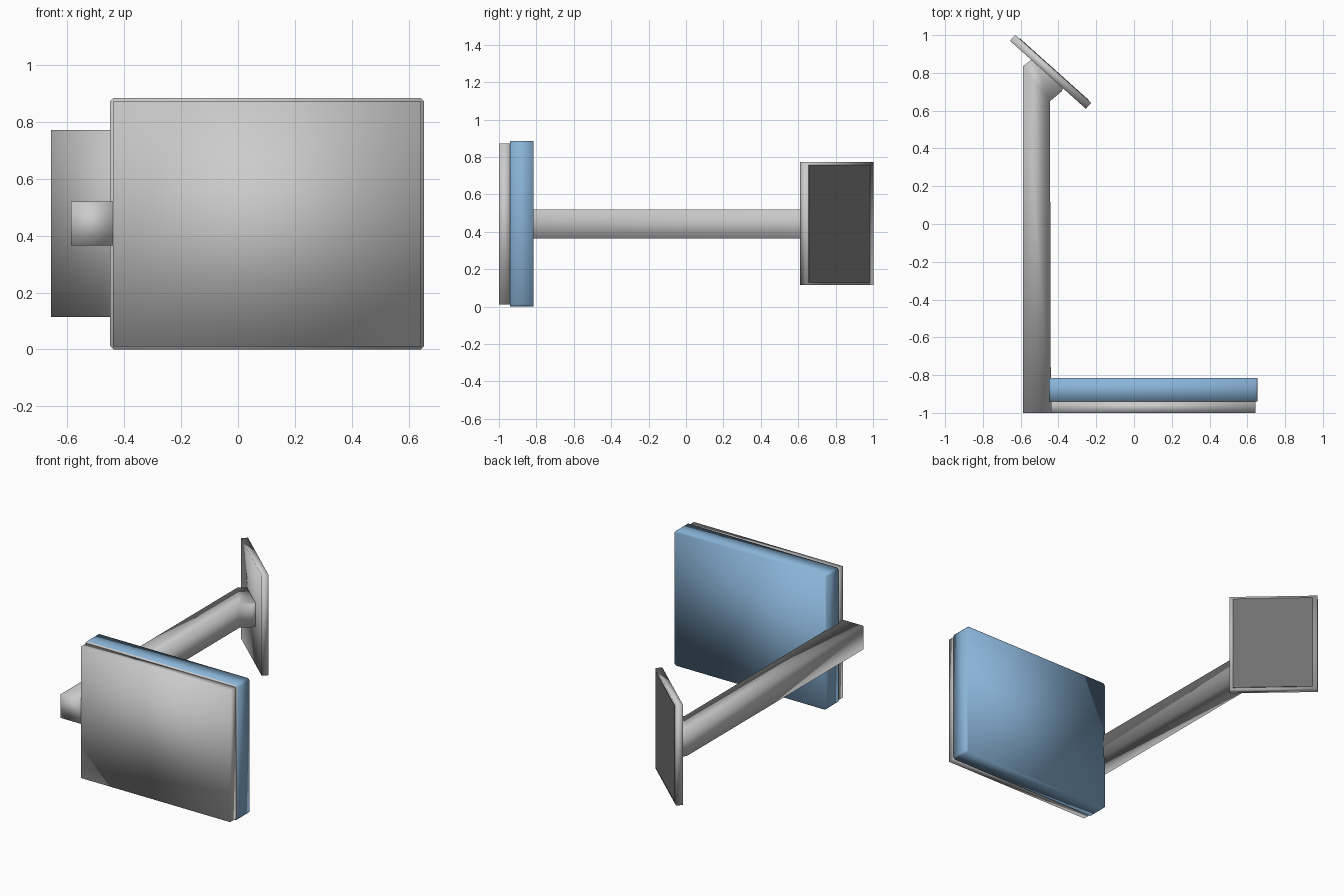
import bpy
import bmesh
from mathutils import Vector

cube = bpy.data.objects.get("Cube")
if cube:
    bpy.data.objects.remove(cube, do_unlink=True)


def material(name, rgb):
    mat = bpy.data.materials.new(name)
    mat.use_nodes = True
    color = (*rgb, 1.0)
    mat.diffuse_color = color
    mat.node_tree.nodes["Principled BSDF"].inputs["Base Color"].default_value = color
    return mat


grey = material("light grey", (0.6, 0.6, 0.6))
blue = material("pale blue", (0.25, 0.45, 0.68))
dark = material("dark grey", (0.16, 0.16, 0.16))


def prism(name, outline, offset, mats, smooth=True):
    """Extrude a closed 3D outline along an offset."""
    bm = bmesh.new()
    base = bm.faces.new([bm.verts.new(p) for p in outline])
    cap = bmesh.ops.extrude_face_region(bm, geom=[base])
    moved = [g for g in cap["geom"] if isinstance(g, bmesh.types.BMVert)]
    bmesh.ops.translate(bm, verts=moved, vec=offset)
    if not base.is_valid or len(bm.faces) < len(outline) + 2:
        bm.faces.new([v for v in bm.verts if v not in moved])
    bmesh.ops.recalc_face_normals(bm, faces=bm.faces)
    for f in bm.faces:
        f.smooth = smooth
    mesh = bpy.data.meshes.new(name)
    bm.to_mesh(mesh)
    bm.free()
    obj = bpy.data.objects.new(name, mesh)
    bpy.context.collection.objects.link(obj)
    for m in mats:
        mesh.materials.append(m)
    return obj


def rect(x0, x1, z0, z1, y, cut=0.0):
    """Upright rectangle with optional clipped corners."""
    if not cut:
        return [(x0, y, z0), (x1, y, z0), (x1, y, z1), (x0, y, z1)]
    return [(x0 + cut, y, z0), (x1 - cut, y, z0), (x1, y, z0 + cut), (x1, y, z1 - cut),
            (x1 - cut, y, z1), (x0 + cut, y, z1), (x0, y, z1 - cut), (x0, y, z0 + cut)]


# Display panel: blue shell with a grey front rim, and a grey face plate
shell = prism("panel_shell", rect(-0.45, 0.655, 0, 0.885, -0.94, 0.012),
              (0, 0.125, 0), [blue, grey])
for f in shell.data.polygons:
    if f.normal.y < -0.9:
        f.material_index = 1
prism("panel_face", rect(-0.44, 0.643, 0.01, 0.872, -1.0), (0, 0.062, 0), [grey])

# Long arm, flaring out to meet the angled wall plate
arm = [(-0.588, -1), (-0.44, -1), (-0.445, 0.65), (-0.385, 0.70), (-0.37, 0.73),
       (-0.53, 0.875), (-0.55, 0.865), (-0.588, 0.835)]
prism("arm", [(x, y, 0.365) for x, y in arm], (0, 0, 0.155), [grey])

# Wall plate, turned to face the rear left
near, far = Vector((-0.255, 0.61, 0)), Vector((-0.657, 0.97, 0))
along = (far - near).normalized()
out = Vector((along.y, -along.x, 0))
low, high = 0.115, 0.773


def upright(a, b, z0, z1):
    return [(a.x, a.y, z0), (b.x, b.y, z0), (b.x, b.y, z1), (a.x, a.y, z1)]


prism("wall_plate", upright(near, far, low, high), out * 0.042, [grey])

# Dark pad on the back of the wall plate
rim = 0.02
pad_near = near + along * rim + out * 0.04
pad_far = far - along * rim * 1.5 + out * 0.04
prism("wall_pad", upright(pad_near, pad_far, low + 0.015, high - 0.015),
      out * 0.005, [dark], smooth=False)
